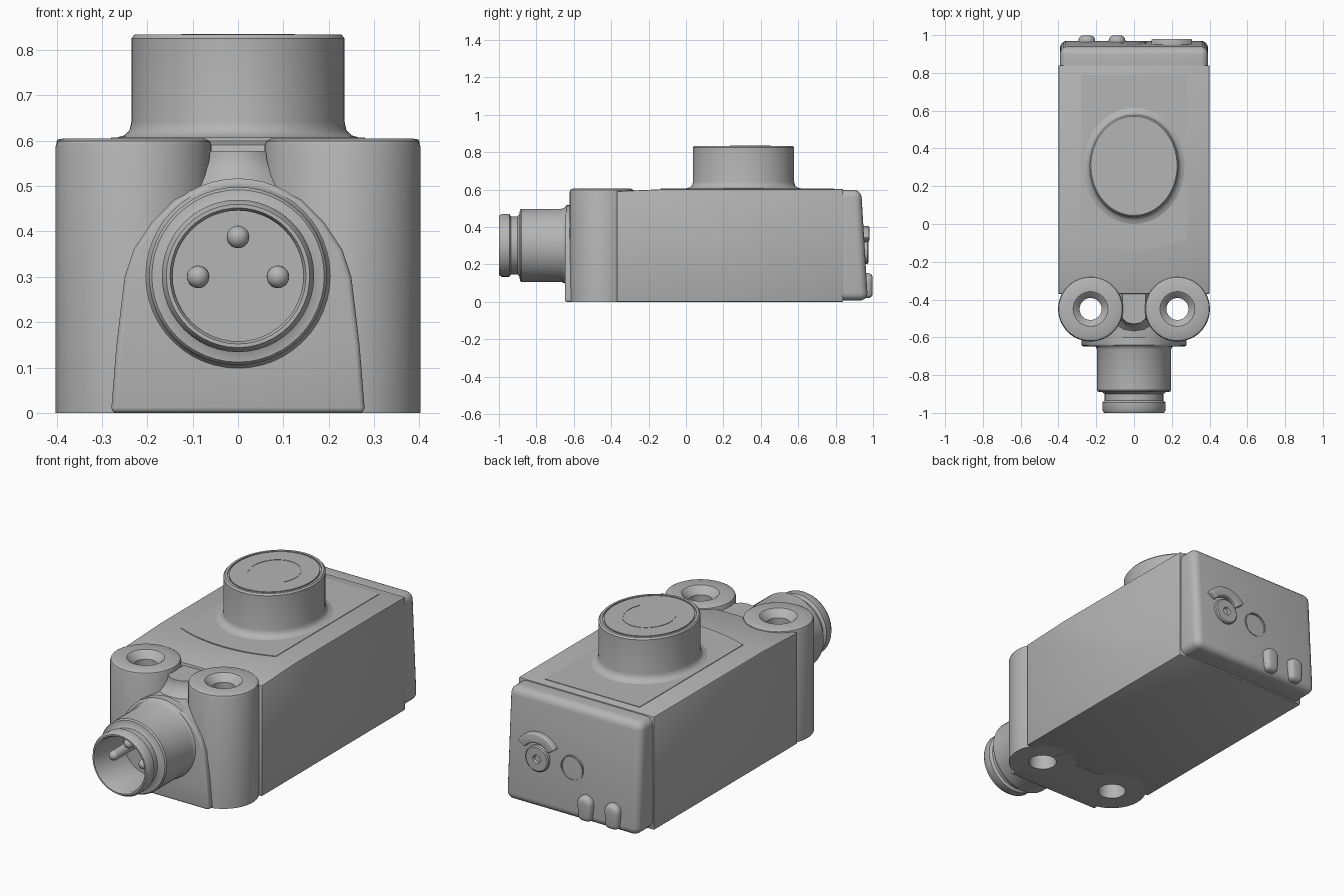
import bpy, bmesh
from math import pi, sin, cos, radians
from mathutils import Matrix

cube = bpy.data.objects.get("Cube")
if cube:
    bpy.data.objects.remove(cube, do_unlink=True)

grey = bpy.data.materials.new("housing grey")
grey.use_nodes = True
grey.diffuse_color = (0.46, 0.46, 0.46, 1)
grey.node_tree.nodes["Principled BSDF"].inputs["Base Color"].default_value = grey.diffuse_color

# Local z becomes the named axis
AXES = {
    "X": Matrix(((0, 0, 1), (1, 0, 0), (0, 1, 0))).to_4x4(),
    "Y": Matrix(((1, 0, 0), (0, 0, 1), (0, 1, 0))).to_4x4(),
    "Z": Matrix.Identity(4),
}


def finish(name, bm, axis="Z", loc=(0, 0, 0), bevel=0, segments=3, cutters=()):
    bmesh.ops.transform(bm, matrix=Matrix.Translation(loc) @ AXES[axis], verts=bm.verts)
    bmesh.ops.recalc_face_normals(bm, faces=bm.faces)
    mesh = bpy.data.meshes.new(name)
    bm.to_mesh(mesh)
    bm.free()
    mesh.materials.append(grey)
    ob = bpy.data.objects.new(name, mesh)
    bpy.context.collection.objects.link(ob)
    bpy.ops.object.select_all(action="DESELECT")
    ob.select_set(True)
    bpy.context.view_layer.objects.active = ob
    if bevel:
        mod = ob.modifiers.new("bevel", "BEVEL")
        mod.width, mod.segments = bevel, segments
        mod.limit_method, mod.angle_limit = "ANGLE", radians(40)
    for cutter in cutters:
        mod = ob.modifiers.new("hole", "BOOLEAN")
        mod.object = cutter
    for mod in list(ob.modifiers):
        bpy.ops.object.modifier_apply(modifier=mod.name)
    bpy.ops.object.shade_smooth_by_angle(angle=radians(35))
    return ob


def lathe(name, profile, axis="Z", loc=(0, 0, 0), closed=False, stretch=1, steps=48):
    bm = bmesh.new()
    vs = [bm.verts.new((r, 0, h)) for r, h in profile]
    pairs = list(zip(vs, vs[1:])) + ([(vs[-1], vs[0])] if closed else [])
    edges = [bm.edges.new(p) for p in pairs]
    bmesh.ops.spin(bm, geom=vs + edges, cent=(0, 0, 0), axis=(0, 0, 1),
                   angle=2 * pi, steps=steps)
    bmesh.ops.remove_doubles(bm, verts=bm.verts, dist=0.0002)
    bmesh.ops.scale(bm, vec=(1, stretch, 1), verts=bm.verts)
    return finish(name, bm, axis, loc)


def prism(name, outline, low, high, axis="Z", loc=(0, 0, 0), **kw):
    bm = bmesh.new()
    face = bm.faces.new([bm.verts.new((a, b, low)) for a, b in outline])
    ext = bmesh.ops.extrude_face_region(bm, geom=[face], use_keep_orig=True)
    verts = [g for g in ext["geom"] if isinstance(g, bmesh.types.BMVert)]
    bmesh.ops.translate(bm, vec=(0, 0, high - low), verts=verts)
    return finish(name, bm, axis, loc, **kw)


def arc(r, start, end, n=24, stretch=1):
    angles = [radians(start + (end - start) * i / n) for i in range(n + 1)]
    return [(r * cos(a), r * sin(a) * stretch) for a in angles]


# Clearance for the mounting holes
EAR_X, EAR_Y = 0.23, -0.45
cutters = [lathe("hole_cutter", [(0, -0.1), (0.1, -0.1), (0.1, 0.8), (0, 0.8)],
                 loc=(s * EAR_X, EAR_Y, 0)) for s in (-1, 1)]

# Main housing, with its top sloping slightly down towards the front
prism("housing", [(-0.37, 0), (0.84, 0), (0.84, 0.604), (-0.08, 0.604), (-0.37, 0.592)],
      -0.4, 0.4, "X", bevel=0.006, segments=2)

# Low raised panel with a curved front edge
front_edge = [(0.28 * t / 8, -0.135 + 0.055 * (t / 8) ** 2) for t in range(-8, 9)]
prism("top_panel", front_edge + [(0.28, 0.79), (-0.28, 0.79)], 0.6, 0.607)

# Rounded rear cover with a leaning back face
prism("rear_cover", [(0.79, 0.008), (0.972, 0.008), (0.937, 0.598), (0.79, 0.598)],
      -0.392, 0.392, "X", bevel=0.04, segments=5)

# Arched front block
half = [(0.28, 0), (0.268, 0.15), (0.25, 0.3), (0.23, 0.36), (0.19, 0.42), (0.14, 0.47), (0.08, 0.5)]
prism("front_block", half + [(-x, z) for x, z in reversed(half)], -0.648, -0.36, "Y",
      bevel=0.012, cutters=cutters)
for c in cutters:
    bpy.data.objects.remove(c, do_unlink=True)

# Flared neck between the mounting posts
bm = bmesh.new()
rings = []
for i in range(11):
    t = i / 10
    w, y, z = 0.062 + 0.08 * t * t, -0.53 - 0.112 * t * t, 0.577 - 0.135 * t
    row = [(w, -0.35), (w, y + 0.03), (w * 0.6, y + 0.008), (0, y)]
    row += [(-a, b) for a, b in reversed(row[:-1])]
    rings.append([bm.verts.new((a, b, z)) for a, b in row])
for upper, lower in zip(rings, rings[1:]):
    for k in range(len(upper)):
        j = (k + 1) % len(upper)
        bm.faces.new((upper[k], upper[j], lower[j], lower[k]))
bm.faces.new(rings[0])
bm.faces.new(rings[-1])
finish("neck", bm)

# Mounting posts with countersunk through holes
post = [(0.07, 0), (0.172, 0), (0.172, 0.588), (0.168, 0.599), (0.157, 0.605), (0.092, 0.605),
        (0.085, 0.6), (0.058, 0.568), (0.058, 0.3), (0.07, 0.3)]
for side, s in (("left", 1), ("right", -1)):
    lathe(side + "_mounting_post", post, loc=(s * EAR_X, EAR_Y, 0), closed=True)

# Oval sensing head with a groove round its top
head = [(0, 0.58), (0.275, 0.58), (0.275, 0.605), (0.25, 0.612), (0.239, 0.624), (0.235, 0.642),
        (0.235, 0.826), (0.228, 0.834), (0.216, 0.834), (0.216, 0.827), (0.209, 0.827),
        (0.209, 0.834), (0, 0.834)]
HEAD = (0, 0.308, 0)
lathe("sensing_head", head, loc=HEAD, stretch=1.15, steps=64)
prism("head_arc", arc(0.125, -30, 210, stretch=1.15) + arc(0.121, 210, -30, stretch=1.15),
      0.83, 0.836, loc=HEAD)

# Round plug connector with a retaining groove and open socket
plug = [(0, -0.6), (0.215, -0.6), (0.215, -0.64), (0.204, -0.647), (0.196, -0.665), (0.196, -0.88),
        (0.19, -0.888), (0.168, -0.89), (0.155, -0.9), (0.155, -0.935), (0.168, -0.945),
        (0.168, -0.985), (0.158, -1), (0.15, -1), (0.144, -0.99), (0.144, -0.76), (0, -0.76)]
lathe("plug", plug, "Y", (0, 0, 0.302))

# Contact pins with rounded tips
pin = [(0, -0.75), (0.025, -0.75)] + [(0.025 * cos(a * pi / 12), -0.92 - 0.025 * sin(a * pi / 12))
                                     for a in range(7)]
for i, (x, z) in enumerate([(-0.088, 0.3), (0, 0.388), (0.088, 0.3)]):
    lathe("contact_pin_%d" % (i + 1), pin, "Y", (x, 0, z), steps=20)

# Adjusting dial with a curved guard above it
DIAL = (0.2, 0, 0.27)
lathe("dial", [(0, 0.94), (0.068, 0.94), (0.068, 0.97), (0.062, 0.975), (0.022, 0.975),
               (0.018, 0.962), (0, 0.962)], "Y", DIAL)
prism("dial_guard", arc(0.135, 35, 145) + arc(0.085, 145, 35), 0.93, 0.98, "Y", DIAL,
      bevel=0.008)

# Plain ring mark beside the dial
lathe("ring_mark", [(0.06, 0.95), (0.066, 0.95), (0.066, 0.963), (0.06, 0.963)], "Y",
      (0, 0, 0.27), closed=True)

# Two rounded indicator windows
for side, x in (("inner", -0.09), ("outer", -0.25)):
    outline = [(-0.038, 0.02), (0.038, 0.02)] + [(a, b + 0.11) for a, b in arc(0.044, 0, 180, 12)]
    prism(side + "_indicator", outline, 0.93, 0.998, "Y", (x, 0, 0), bevel=0.025, segments=4)
